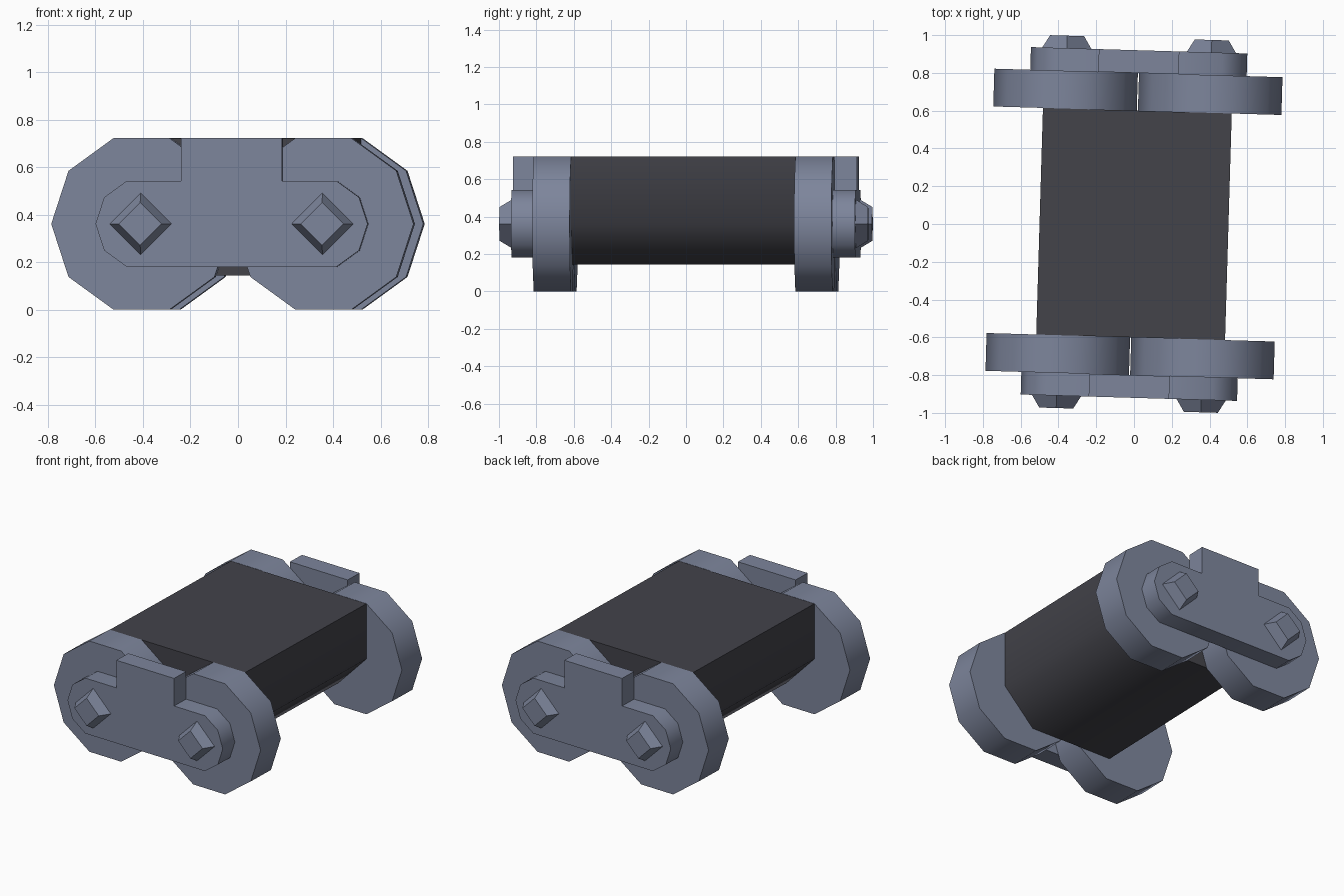
import bpy, bmesh, math
from mathutils import Matrix

if "Cube" in bpy.data.objects:
    bpy.data.objects.remove(bpy.data.objects["Cube"])

ROT = Matrix.Rotation(math.radians(-1.69), 4, 'Z')   # whole model is turned slightly
CX, CZ, R = 0.383, 0.361, 0.38                        # wheel centre and radius


def material(name, col):
    m = bpy.data.materials.new(name)
    m.diffuse_color = (*col, 1)
    m.use_nodes = True
    m.node_tree.nodes["Principled BSDF"].inputs["Base Color"].default_value = m.diffuse_color
    return m


STEEL = material("blue_grey_steel", (0.205, 0.235, 0.33))
DARK = material("dark_grey", (0.056, 0.056, 0.068))


def ngon(cx, r, n, a0=0, a1=360):
    """Points of a polygon arc in the xz plane, from angle a0 to a1."""
    k = round((a1 - a0) / 360 * n)
    count = k if a1 - a0 == 360 else k + 1
    return [(cx + r * math.cos(math.radians(a0 + 360 / n * i)),
             CZ + r * math.sin(math.radians(a0 + 360 / n * i))) for i in range(count)]


def loft(name, prof_a, ya, prof_b, yb, mat):
    """Solid between two matching xz profiles placed at ya and yb."""
    bm = bmesh.new()
    a = [bm.verts.new((x, ya, z)) for x, z in prof_a]
    b = [bm.verts.new((x, yb, z)) for x, z in prof_b]
    bm.faces.new(a)
    bm.faces.new(b[::-1])
    n = len(a)
    for i in range(n):
        j = (i + 1) % n
        bm.faces.new((a[i], b[i], b[j], a[j]))
    bmesh.ops.recalc_face_normals(bm, faces=bm.faces)
    bm.transform(ROT)
    me = bpy.data.meshes.new(name)
    bm.to_mesh(me)
    bm.free()
    me.materials.append(mat)
    ob = bpy.data.objects.new(name, me)
    bpy.context.collection.objects.link(ob)
    bpy.ops.object.select_all(action='DESELECT')
    ob.select_set(True)
    bpy.context.view_layer.objects.active = ob
    bpy.ops.object.shade_smooth_by_angle(angle=math.radians(50))
    return ob


# Central body with a tapered underside
body = [(-0.5, 0.721), (-0.5, 0.36), (-0.29, 0.143), (0.29, 0.143), (0.5, 0.36), (0.5, 0.721)]
loft("body", body, -0.6, body, 0.6, DARK)

# Linking plate outline: rounded bar with an upright tab
plate = (ngon(CX, R / 2, 10, -72, 72) + [(0.213, 0.542), (0.213, 0.722), (-0.213, 0.722), (-0.213, 0.542)]
         + ngon(-CX, R / 2, 10, 108, 252))

for s, end in ((-1, "front"), (1, "back")):
    loft(end + "_plate", plate, s * 0.8, plate, s * 0.92, STEEL)
    for x, side in ((-CX, "left"), (CX, "right")):
        wheel = ngon(x, R, 10)
        loft(f"{end}_{side}_wheel", wheel, s * 0.6, wheel, s * 0.8, STEEL)
        # Diamond-shaped tapered bolt
        loft(f"{end}_{side}_bolt", ngon(x, 0.13, 4), s * 0.92, ngon(x, 0.09, 4), s * 0.986, STEEL)
